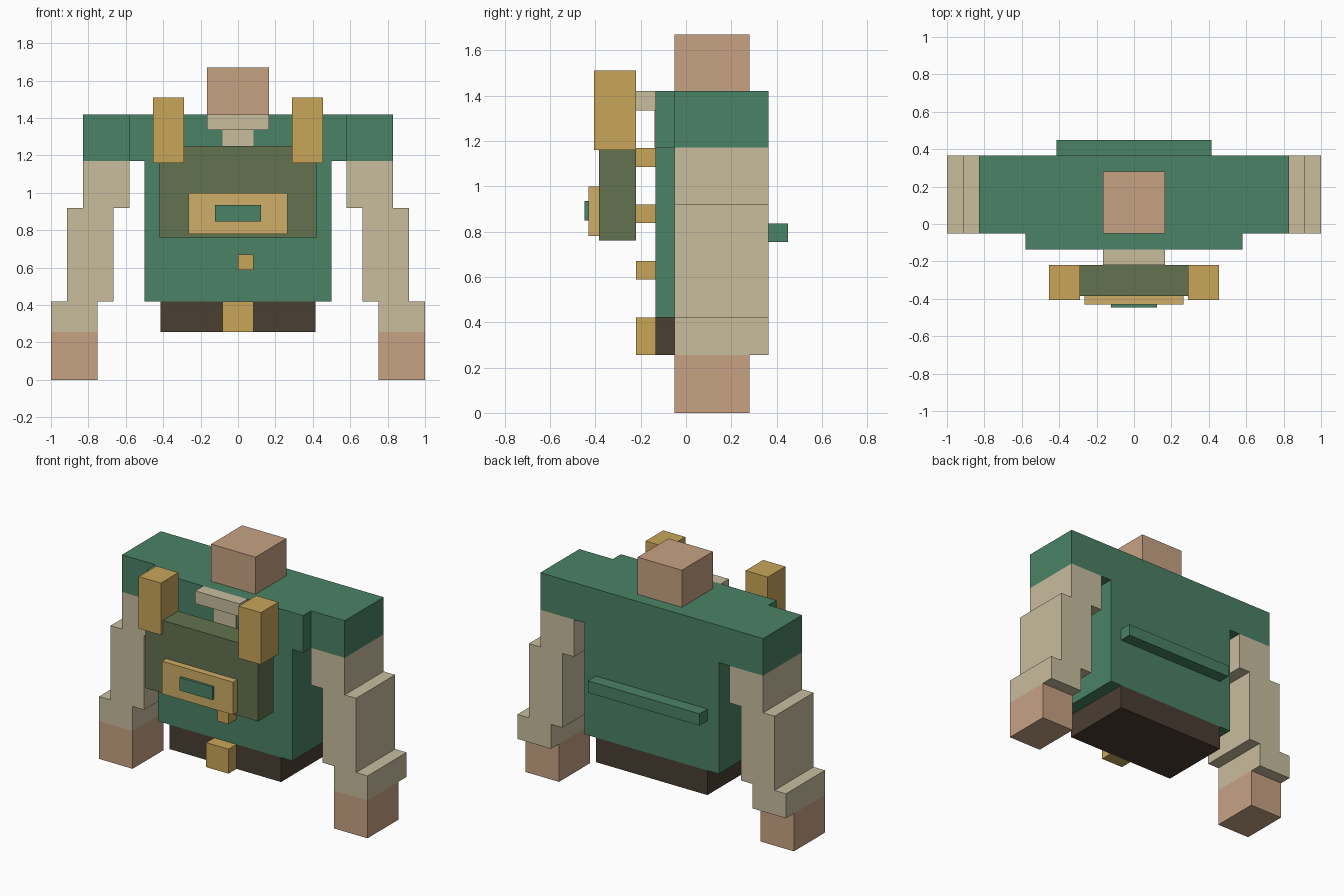
import bpy
import bmesh

cube = bpy.data.objects.get("Cube")
if cube:
    bpy.data.objects.remove(cube, do_unlink=True)


def linear(c):
    c /= 255
    return c / 12.92 if c <= 0.04045 else ((c + 0.055) / 1.055) ** 2.4


def material(name, r, g, b):
    mat = bpy.data.materials.new(name)
    colour = (linear(r), linear(g), linear(b), 1)
    mat.use_nodes = True
    mat.diffuse_color = colour
    bsdf = mat.node_tree.nodes["Principled BSDF"]
    bsdf.inputs["Base Color"].default_value = colour
    bsdf.inputs["Roughness"].default_value = 0.9
    return mat


GREEN = material("coat green", 74, 130, 101)
BEIGE = material("shirt beige", 200, 189, 158)
SKIN = material("skin tan", 199, 162, 131)
GOLD = material("brass gold", 200, 166, 90)
PALE_GOLD = material("pocket gold", 207, 173, 103)
OLIVE = material("pack olive", 98, 114, 78)
BROWN = material("trouser brown", 74, 62, 50)


def extrude(name, outline, y0, y1, mat):
    """Extrude an (x, z) outline from y0 back to y1."""
    bm = bmesh.new()
    face = bm.faces.new([bm.verts.new((x, y0, z)) for x, z in outline])
    out = bmesh.ops.extrude_face_region(bm, geom=[face])
    moved = [v for v in out["geom"] if isinstance(v, bmesh.types.BMVert)]
    bmesh.ops.translate(bm, verts=moved, vec=(0, y1 - y0, 0))
    bmesh.ops.recalc_face_normals(bm, faces=bm.faces)
    mesh = bpy.data.meshes.new(name)
    bm.to_mesh(mesh)
    bm.free()
    mesh.materials.append(mat)
    obj = bpy.data.objects.new(name, mesh)
    bpy.context.collection.objects.link(obj)
    return obj


def box(name, x0, x1, y0, y1, z0, z1, mat):
    return extrude(name, [(x0, z0), (x1, z0), (x1, z1), (x0, z1)], y0, y1, mat)


def centred(name, half, y0, y1, z0, z1, mat):
    return box(name, -half, half, y0, y1, z0, z1, mat)


def pair(name, x0, x1, *rest):
    box("left_" + name, x0, x1, *rest)
    box("right_" + name, -x1, -x0, *rest)


CHEST, BACK, LIMB, TRIM = -0.135, 0.365, -0.05, -0.22

# Coat with a wider yoke across the shoulders
half = [(0.5, 0.42), (0.5, 1.17), (0.58, 1.17), (0.58, 1.42)]
extrude("coat", half + [(-x, z) for x, z in reversed(half)], CHEST, BACK, GREEN)
centred("trousers", 0.415, CHEST, BACK, 0.255, 0.42, BROWN)
centred("coat_back_band", 0.415, BACK, 0.45, 0.755, 0.835, GREEN)

# Head, collar and shirt front
centred("head", 0.165, LIMB, 0.28, 1.42, 1.67, SKIN)
centred("collar", 0.165, TRIM, CHEST, 1.335, 1.42, BEIGE)
centred("shirt_front", 0.083, CHEST - 0.004, CHEST, 1.17, 1.335, BEIGE)

# Stepped arms
pair("shoulder", 0.58, 0.83, LIMB, BACK, 1.17, 1.42, GREEN)
pair("upper_arm", 0.58, 0.83, LIMB, BACK, 0.92, 1.17, BEIGE)
pair("forearm", 0.665, 0.915, LIMB, BACK, 0.42, 0.92, BEIGE)
pair("cuff", 0.75, 1.0, LIMB, BACK, 0.255, 0.42, BEIGE)
pair("hand", 0.75, 1.0, LIMB, 0.28, 0, 0.255, SKIN)

# Buttons and buckle
for i in range(3):
    z = 0.588 + 0.249 * i
    box(f"button_{i + 1}", 0, 0.083, TRIM, CHEST, z, z + 0.083, GOLD)
centred("buckle", 0.083, TRIM, CHEST, 0.255, 0.42, GOLD)

# Chest pack with pocket, badge and upright tubes
centred("pack", 0.42, -0.385, TRIM, 0.76, 1.25, OLIVE)
centred("pack_pocket", 0.265, -0.43, -0.385, 0.78, 1.0, PALE_GOLD)
centred("pocket_badge", 0.122, -0.447, -0.43, 0.848, 0.935, GREEN)
pair("pack_tube", 0.29, 0.455, -0.407, TRIM, 1.16, 1.51, GOLD)
